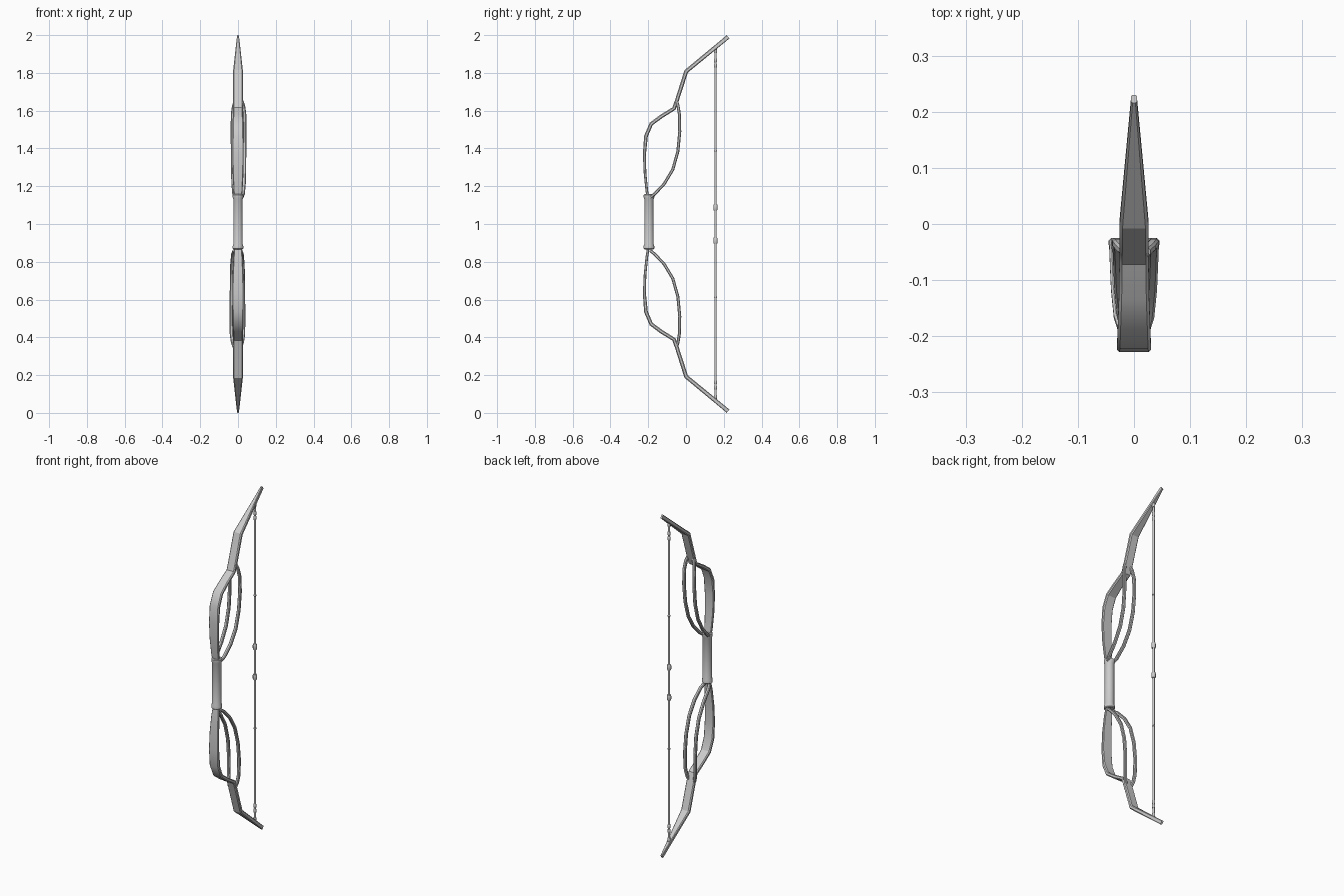
import bpy, bmesh, math
from mathutils import Vector

if "Cube" in bpy.data.objects:
    bpy.data.objects.remove(bpy.data.objects["Cube"])

STRING_Y, GRIP_Y = 0.156, -0.196


def finish(name, bm, angle=30):
    bmesh.ops.recalc_face_normals(bm, faces=bm.faces)
    me = bpy.data.meshes.new(name)
    bm.to_mesh(me)
    bm.free()
    ob = bpy.data.objects.new(name, me)
    bpy.context.collection.objects.link(ob)
    bpy.context.view_layer.objects.active = ob
    bpy.ops.object.select_all(action='DESELECT')
    ob.select_set(True)
    bpy.ops.object.shade_smooth_by_angle(angle=math.radians(angle))
    return ob


def skin(bm, rings):
    # bridge consecutive rings and cap both ends
    n = len(rings[0])
    vs = [[bm.verts.new(p) for p in r] for r in rings]
    for a, b in zip(vs, vs[1:]):
        for i in range(n):
            j = (i + 1) % n
            bm.faces.new((a[i], a[j], b[j], b[i]))
    bm.faces.new(vs[0])
    bm.faces.new(vs[-1])


def sweep(name, path, flip):
    # path rows: x, y, z, half width, half thickness; flip turns it to the lower half
    bm = bmesh.new()
    pts = [Vector(p[:3]) for p in path]
    rings = []
    for i, (x, y, z, w, t) in enumerate(path):
        dirs = [(pts[k + 1] - pts[k]) for k in (i - 1, i) if 0 <= k < len(pts) - 1]
        d = sum((Vector((0, v.y, v.z)).normalized() for v in dirs), Vector()).normalized()
        nrm = Vector((0, -d.z, d.y))
        c = min(w, t) * 0.5
        sec = [(w, t - c), (w - c, t), (c - w, t), (-w, t - c),
               (-w, c - t), (c - w, -t), (w - c, -t), (w, c - t)]
        ring = [pts[i] + Vector((a, 0, 0)) + nrm * b for a, b in sec]
        if flip:
            ring = [Vector((-p.x, p.y, 2 - p.z)) for p in ring]
        rings.append(ring)
    skin(bm, rings)
    return finish(name, bm)


def lathe(bm, y, profile, sides):
    # profile rows: radius, height
    skin(bm, [[Vector((r * math.cos(2 * math.pi * (k + .5) / sides),
                       y + r * math.sin(2 * math.pi * (k + .5) / sides), z))
               for k in range(sides)] for r, z in profile])


# recurved limb centre line, from grip to tip
limb = [(0, -0.200, 1.130, .020, .007), (0, -0.208, 1.180, .024, .007),
        (0, -0.217, 1.270, .028, .007), (0, -0.220, 1.370, .030, .008),
        (0, -0.212, 1.465, .030, .010), (0, -0.184, 1.530, .029, .010),
        (0, -0.130, 1.570, .027, .010), (0, -0.064, 1.611, .026, .010),
        (0, -0.048, 1.655, .026, .010), (0, 0.001, 1.808, .026, .011),
        (0, 0.223, 1.991, .005, .011)]

# curved brace: y, z, distance from the middle
brace = [(-0.190, 1.140, .016), (-0.165, 1.160, .024), (-0.115, 1.213, .029),
         (-0.070, 1.288, .031), (-0.043, 1.385, .032), (-0.033, 1.490, .033),
         (-0.035, 1.580, .032), (-0.042, 1.625, .026), (-0.050, 1.652, .017)]

for half, flip in (("upper", False), ("lower", True)):
    sweep(half + "_limb", limb, flip)
    for side, s in (("left", -1), ("right", 1)):
        sweep(f"{half}_brace_{side}",
              [(s * x + .003, y, z, .009, .008) for y, z, x in brace], flip)

# grip with a raised collar at each end
bm = bmesh.new()
lathe(bm, GRIP_Y, [(.024, .866), (.029, .870), (.029, .884), (.025, .894), (.025, 1.130),
                   (.029, 1.140), (.029, 1.154), (.024, 1.158)], 12)
finish("grip", bm)

# bow string
bm = bmesh.new()
lathe(bm, STRING_Y, [(.0065, .062), (.0065, 1.938)], 8)
finish("string", bm, 50)

# string bindings: radius, half length, offset from the middle
bm = bmesh.new()
for r, h, off in [(.012, .016, .088), (.008, .004, .388), (.009, .010, .838),
                  (.009, .010, .866), (.009, .012, .918)]:
    for z in (1 + off, 1 - off):
        lathe(bm, STRING_Y, [(r * .8, z - h), (r, z - h * .6), (r, z + h * .6), (r * .8, z + h)], 8)
finish("string_bindings", bm, 50)
